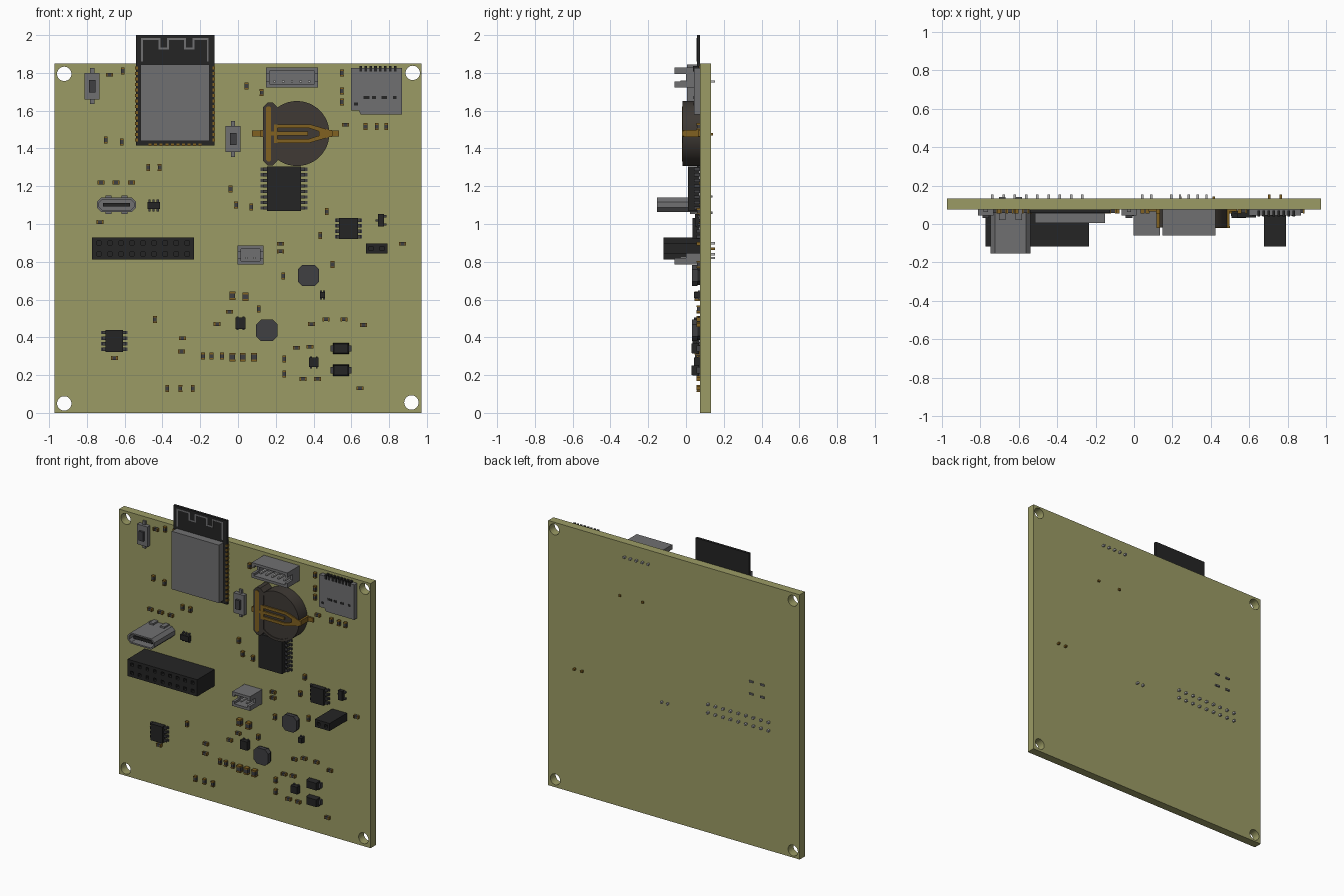
import bpy, bmesh, math

if "Cube" in bpy.data.objects:
    bpy.data.objects.remove(bpy.data.objects["Cube"])

F, B = 0.075, 0.133          # front and back face of the board (y)
PIN = 0.153                  # how far through-hole pins reach

COL = {"olive": (.33, .33, .13), "black": (.018, .018, .018), "grey": (.16, .16, .165),
       "dark": (.05, .05, .055), "gold": (.22, .12, .015), "brown": (.05, .042, .035),
       "light": (.45, .45, .45)}
MATS = {}
for k, c in COL.items():
    MATS[k] = bpy.data.materials.new(k)
    MATS[k].diffuse_color = (*c, 1)


def rect(cx, cz, w, h, ch=0.0):
    a, b = w / 2, h / 2
    if not ch:
        p = [(-a, -b), (a, -b), (a, b), (-a, b)]
    else:
        p = [(-a + ch, -b), (a - ch, -b), (a, -b + ch), (a, b - ch),
             (a - ch, b), (-a + ch, b), (-a, b - ch), (-a, -b + ch)]
    return [(cx + x, cz + z) for x, z in p]


def circle(cx, cz, r, n=48):
    return [(cx + r * math.cos(2 * math.pi * i / n), cz + r * math.sin(2 * math.pi * i / n)) for i in range(n)]


class Part:
    """Collects prisms into one mesh object."""
    def __init__(self, name):
        self.name, self.bm, self.mats = name, bmesh.new(), []

    def face(self, vs, mat):
        if mat not in self.mats:
            self.mats.append(mat)
        self.bm.faces.new(vs).material_index = self.mats.index(mat)

    def loop(self, pts, a, axis):
        put = {"y": lambda u, v: (u, a, v), "z": lambda u, v: (u, v, a), "x": lambda u, v: (a, v, u)}[axis]
        return [self.bm.verts.new(put(u, v)) for u, v in pts]

    def walls(self, p, q, mat):
        for i in range(len(p)):
            j = (i + 1) % len(p)
            self.face([p[i], p[j], q[j], q[i]], mat)

    def prism(self, pts, a, b, mat, axis="y", top=None):
        p, q = self.loop(top or pts, a, axis), self.loop(pts, b, axis)
        self.face(p, mat)
        self.face(q[::-1], mat)
        self.walls(p, q, mat)
        return self

    def box(self, cx, cz, w, h, a, b, mat, ch=0.0):
        return self.prism(rect(cx, cz, w, h, ch), a, b, mat)

    def ring(self, outer, inner, a, b, mat):
        oa, ob = self.loop(outer, a, "y"), self.loop(outer, b, "y")
        ia, ib = self.loop(inner, a, "y"), self.loop(inner, b, "y")
        for p, q in ((oa, ob), (ia, ib), (oa, ia), (ob, ib)):
            self.walls(p, q, mat)
        return self

    def done(self, smooth=False):
        bmesh.ops.recalc_face_normals(self.bm, faces=self.bm.faces)
        me = bpy.data.meshes.new(self.name)
        self.bm.to_mesh(me)
        self.bm.free()
        for m in self.mats:
            me.materials.append(MATS[m])
        ob = bpy.data.objects.new(self.name, me)
        bpy.context.collection.objects.link(ob)
        if smooth:
            bpy.ops.object.select_all(action="DESELECT")
            ob.select_set(True)
            bpy.context.view_layer.objects.active = ob
            bpy.ops.object.shade_smooth_by_angle(angle=math.radians(30))
        return ob


def cut(target, cutter):
    m = target.modifiers.new("holes", "BOOLEAN")
    m.operation, m.object, m.solver = "DIFFERENCE", cutter, "EXACT"
    cutter.hide_render = True
    cutter.hide_viewport = True


# board with four mounting holes
holes = Part("mounting_hole_cutter")
for x, z in ((-.92, 1.795), (.925, 1.8), (-.92, .05), (.918, .055)):
    holes.prism(circle(x, z, .038, 32), F - .05, B + .05, "olive")
cut(Part("board").box(0, .925, 1.945, 1.85, F, B, "olive").done(True), holes.done())

# radio module: small board, shield, antenna trace, edge pads
p = Part("radio_module").box(-.333, 1.708, .415, .585, .057, F, "black")
p.box(-.333, 1.642, .365, .405, .004, .057, "grey")
for i in range(14):
    for x in (-.537, -.129):
        p.box(x, 1.445 + i * .0293, .014, .016, .054, F - .001, "gold")
for i in range(10):
    p.box(-.465 + i * .0293, 1.419, .016, .014, .054, F - .001, "gold")
path = [(-.508, 1.865), (-.508, 1.98), (-.415, 1.98), (-.415, 1.93), (-.37, 1.93), (-.37, 1.98), (-.28, 1.98),
        (-.28, 1.93), (-.235, 1.93), (-.235, 1.98), (-.16, 1.98), (-.16, 1.865)]
for (x0, z0), (x1, z1) in zip(path, path[1:]):
    p.box((x0 + x1) / 2, (z0 + z1) / 2, abs(x1 - x0) + .01, abs(z1 - z0) + .01, .055, .058, "grey")
p.done()

# push buttons
for n, x, z in (("button_left", -.772, 1.73), ("button_middle", -.026, 1.45)):
    p = Part(n).box(x, z, .08, .14, .045, F, "grey").box(x, z, .034, .065, .03, .045, "dark")
    for s in (-1, 1):
        p.box(x, z + s * .08, .022, .03, .062, F, "grey")
    p.done()


# shrouded wire connectors with side notches
def wire_connector(name, x0, x1, z0, z1, n, pz):
    cx, cz, w, h, t = (x0 + x1) / 2, (z0 + z1) / 2, x1 - x0, z1 - z0, .018
    p = Part(name).ring(rect(cx, cz, w, h), rect(cx, cz, w - 2 * t, h - 2 * t), 0, .05, "grey")
    p.box(cx, cz, w, h, .05, F, "grey")
    for z, s in ((z0, 1), (z1, -1)):
        d = .033
        p.prism([(x0, z), (x1, z), (x1, z + s * d), (x1 - t, z + s * d), (x1 - t, z + s * t),
                 (x0 + t, z + s * t), (x0 + t, z + s * d), (x0, z + s * d)], -.06, 0, "grey")
    for i in range(n):
        p.box(cx + (i - (n - 1) / 2) * .046, pz, .012, .012, -.03, PIN, "light")
    p.done()


wire_connector("wire_connector_five", .148, .423, 1.722, 1.828, 5, 1.755)
wire_connector("wire_connector_two", -.003, .135, .786, .886, 2, .82)

# memory card socket
p = Part("card_socket").prism([(.598, 1.60), (.64, 1.60), (.65, 1.58), (.868, 1.58), (.868, 1.825), (.598, 1.825)],
                              .043, F, "grey")
for i in range(8):
    p.box(.65 + i * .026, 1.822, .014, .03, .038, F - .005, "black")
for x, z, w in ((.625, 1.635, .02), (.68, 1.67, .03), (.72, 1.67, .02), (.775, 1.67, .03), (.83, 1.67, .02)):
    p.box(x, z, w, .015, .041, .044, "black")
p.done()

# coin cell holder with sprung contact
cx, cz = .312, 1.479
p = Part("coin_cell_holder").prism(circle(cx, cz, .172), -.012, F, "brown")
p.ring(circle(cx, cz, .172), circle(cx, cz, .155), -.018, -.012, "brown")
p.box(.171, 1.477, .078, .332, -.018, F, "brown", .025)
p.done(True)
p = Part("coin_cell_contact").box(.162, 1.477, .028, .29, -.022, -.015, "gold", .008)
p.box(.27, cz, .2, .02, -.022, -.01, "gold")
p.ring([(.19, 1.43), (.38, 1.43), (.50, 1.465), (.50, 1.493), (.38, 1.528), (.19, 1.528)],
       [(.21, 1.45), (.375, 1.45), (.43, 1.468), (.43, 1.49), (.375, 1.508), (.21, 1.508)], -.021, -.011, "gold")
for x, foot in ((.125, .1), (.49, .51)):
    p.box(x, cz, .014, .035, -.02, F, "gold").box(foot, cz, .05, .03, .064, F, "gold")
for x in (.24, .415):
    p.box(x, 1.475, .014, .014, .05, B + .01, "gold")
p.done()


# gull-wing chips: body w across the leads, h along them
def chip(name, cx, cz, w, h, yf, n, pitch, reach, pin=.017, turn=False, sides=None):
    p = Part(name)
    bw, bh = (h, w) if turn else (w, h)
    p.box(cx, cz, bw, bh, yf, F - .004, "black")
    c, d = (cz, cx) if turn else (cx, cz)
    ym, t, m, o, b = (yf + F) / 2, .007, w / 2 + reach * .4, w / 2 + reach, w / 2 - .003
    for s, cnt, pt in sides or ((-1, n, pitch), (1, n, pitch)):
        prof = [(b, ym), (m + t, ym), (m + t, F - t), (o, F - t), (o, F), (m, F), (m, ym + t), (b, ym + t)]
        prof = [(c + s * u, y) for u, y in prof]
        for i in range(cnt):
            k = d + (i - (cnt - 1) / 2) * pt
            p.prism(prof, k - pin / 2, k + pin / 2, "dark", "x" if turn else "z")
    p.done()


chip("clock_chip", .243, 1.187, .18, .235, .01, 8, .0293, .035)
chip("chip_right", .585, .976, .1, .112, .035, 4, .0293, .022)
chip("chip_left", -.656, .381, .092, .115, .035, 4, .0293, .024)
chip("protection_chip", -.447, 1.098, .036, .066, .047, 3, .022, .014, .011, True)
chip("transistor", .757, 1.019, .032, .066, .047, 0, 0, .014, .011, False, ((-1, 1, 0), (1, 2, .044)))

# upright data socket with rounded shell and four feet
ux, uz = -.643, 1.102
p = Part("data_socket").ring(rect(ux, uz, .206, .075, .022), rect(ux, uz, .186, .055, .017), -.153, .0, "grey")
p.box(ux, uz, .206, .075, 0, F, "grey", .022)
p.box(ux, uz, .145, .02, -.13, 0, "black")
for x in (ux - .043, ux + .043):
    for s in (-1, 1):
        p.box(x, uz + s * .043, .032, .012, .02, B + .008, "grey")
p.done()


# pin sockets with square openings
def pin_socket(name, cx, w, cz, h, xs, zs, mat):
    c, pins = Part(name + "_cutter"), Part(name + "_pins")
    for x in xs:
        for z in zs:
            c.box(x, z, .022, .022, -.2, -.08, "black")
            pins.box(x, z, .013, .013, -.078, PIN, mat)
    cut(Part(name).box(cx, cz, w, h, -.118, F - .002, "black").done(), c.done())
    pins.done()


pin_socket("long_socket", -.5025, .539, .87, .117, [-.7365 + i * .0585 for i in range(9)], (.841, .899), "light")
pin_socket("short_socket", .734, .114, .87, .053, (.705, .763), (.87,), "gold")

# inductors with cut corners
for n, x, z in (("inductor_upper", .373, .727), ("inductor_lower", .153, .437)):
    p = Part(n).box(x, z, .113, .113, .033, .062, "dark", .025)
    p.box(x, z, .1, .1, .062, F, "black", .02).done()

# diodes and small power parts
for n, z in (("diode_upper", .341), ("diode_lower", .225)):
    p = Part(n).prism(rect(.545, z, .085, .06), .03, F - .006, "black", top=rect(.545, z, .075, .05))
    for s in (-1, 1):
        p.box(.545 + s * .045, z, .02, .034, .055, F, "dark")
    p.done()
for i, (x, z, w, h) in enumerate(((.013, .474, .054, .06), (.402, .267, .05, .05), (.447, .624, .028, .034))):
    p = Part(f"power_chip_{i}").box(x, z, w, h, .042, F, "black")
    for s in (-1, 1):
        for k in (-.3, .3):
            p.box(x + k * w, z + s * h / 2, .01, .012, .064, F, "dark")
    p.done()


# small two-ended parts
def passives(name, spots, w, h, yf):
    along = w > h
    for i, (x, z) in enumerate(spots):
        p = Part(f"{name}_{i}")
        p.box(x, z, w * (.6 if along else .96), h * (.96 if along else .6), yf + .002, F, "dark")
        for s in (-1, 1):
            if along:
                p.box(x + s * w * .39, z, w * .22, h, yf, F, "gold")
            else:
                p.box(x, z + s * h * .39, w, h * .22, yf, F, "gold")
        p.done()


flat = [(-.68, 1.79), (-.725, 1.22), (-.645, 1.22), (-.565, 1.22), (-.73, 1.01), (.225, .895), (.225, .855),
        (.87, .895), (-.045, .535), (-.11, .47), (-.295, .395), (-.3, .325), (-.655, .29), (.39, .47), (.465, .495),
        (.56, .495), (.665, .465), (.31, .345), (.38, .35), (.345, .18), (.42, .18), (.645, .13), (.57, 1.525)]
upright = [(-.61, 1.81), (-.7, 1.445), (-.615, 1.435), (-.475, 1.3), (-.415, 1.3), (-.04, 1.185), (-.01, 1.1),
           (.07, 1.09), (.045, 1.73), (.125, 1.695), (.55, 1.8), (.55, 1.705), (.55, 1.645), (.47, 1.065),
           (.435, .94), (.5, .785), (.24, .725), (.11, .55), (-.44, .495), (-.185, .3), (-.14, .3), (-.085, .3),
           (-.375, .13), (-.305, .13), (-.24, .13), (.245, .285), (.245, .205), (.675, 1.515), (.735, 1.515),
           (.785, 1.515)]
passives("resistor_flat", flat, .037, .02, .055)
passives("resistor_upright", upright, .02, .037, .055)
passives("capacitor", [(-.03, .62), (.04, .615), (-.03, .295), (.025, .295), (.085, .295)], .031, .046, .045)

for m in bpy.data.materials:
    if m.users and not m.is_grease_pencil:
        m.use_nodes = True
        m.node_tree.nodes["Principled BSDF"].inputs["Base Color"].default_value = m.diffuse_color
